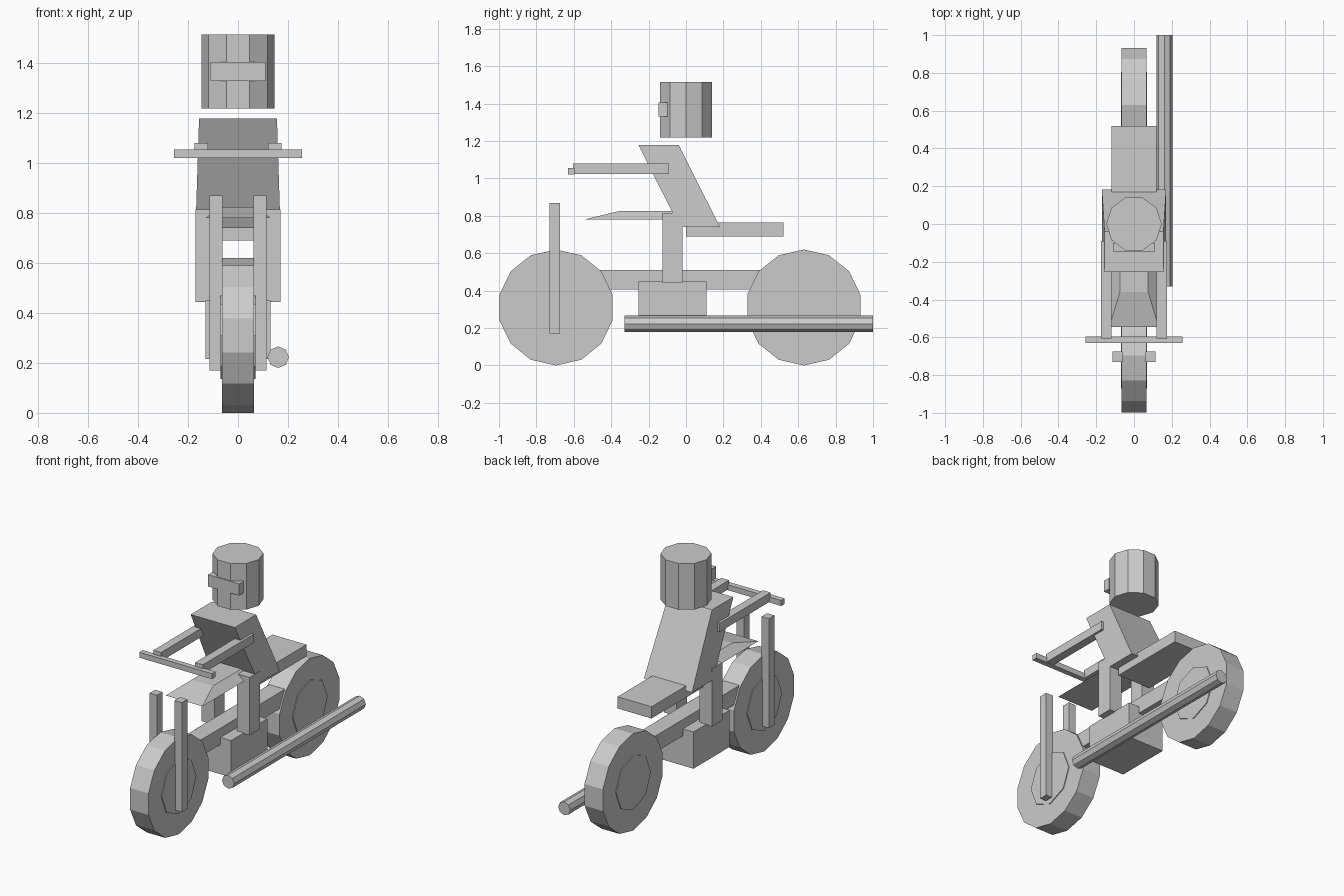
import bpy, bmesh
from math import sin, cos, tau

if "Cube" in bpy.data.objects:
    bpy.data.objects.remove(bpy.data.objects["Cube"], do_unlink=True)

GREY = (0.6, 0.6, 0.6, 1.0)
grey = bpy.data.materials.new("plain grey")
grey.use_nodes = True
grey.diffuse_color = GREY
grey.node_tree.nodes["Principled BSDF"].inputs["Base Color"].default_value = GREY


def loft(name, start, end):
    """Solid between two matching outlines."""
    bm = bmesh.new()
    a = [bm.verts.new(p) for p in start]
    b = [bm.verts.new(p) for p in end]
    n = len(a)
    bm.faces.new(a)
    bm.faces.new(b)
    for i in range(n):
        j = (i + 1) % n
        bm.faces.new((a[i], a[j], b[j], b[i]))
    bmesh.ops.recalc_face_normals(bm, faces=bm.faces)
    mesh = bpy.data.meshes.new(name)
    bm.to_mesh(mesh)
    bm.free()
    mesh.materials.append(grey)
    obj = bpy.data.objects.new(name, mesh)
    bpy.context.collection.objects.link(obj)
    return obj


def rect(x, y, z):
    """Horizontal rectangle from x and y ranges at one height."""
    return [(x[0], y[0], z), (x[1], y[0], z), (x[1], y[1], z), (x[0], y[1], z)]


def box(name, x, y, z):
    return loft(name, rect(x, y, z[0]), rect(x, y, z[1]))


def prism(name, axis, sides, radius, centre, span):
    """Regular prism along an axis; centre gives the other two coordinates."""
    def ring(t):
        points = []
        for i in range(sides):
            u = centre[0] + radius * sin(tau * i / sides)
            v = centre[1] + radius * cos(tau * i / sides)
            points.append({"x": (t, u, v), "y": (u, t, v), "z": (v, u, t)}[axis])
        return points
    return loft(name, ring(span[0]), ring(span[1]))


# Wheels with raised hubs
for end, y in (("front", -0.695), ("rear", 0.63)):
    prism(end + "_wheel", "x", 14, 0.31, (y, 0.31), (-0.065, 0.065))
    prism(end + "_hub", "x", 8, 0.175, (y, 0.31), (-0.07, 0.07))

# Bike body
box("frame_beam", (-0.055, 0.055), (-0.5, 0.45), (0.405, 0.51))
box("engine", (-0.13, 0.13), (-0.255, 0.11), (0.215, 0.45))
box("seat", (-0.12, 0.12), (0.0, 0.52), (0.69, 0.765))
loft("fuel_tank", rect((-0.13, 0.13), (-0.545, 0.0), 0.78),
     rect((-0.075, 0.075), (-0.36, 0.0), 0.825))
prism("exhaust_pipe", "y", 8, 0.043, (0.161, 0.223), (-0.33, 1.0))
box("handlebar", (-0.257, 0.257), (-0.63, -0.595), (1.02, 1.055))

# Paired parts, left and right
for side, s in (("left", 1), ("right", -1)):
    def pair(name, inner, outer, y, z):
        box(side + "_" + name, sorted((s * inner, s * outer)), y, z)
    pair("fork", 0.062, 0.114, (-0.73, -0.675), (0.17, 0.87))
    pair("arm", 0.12, 0.175, (-0.605, -0.09), (1.025, 1.08))
    pair("leg", 0.08, 0.17, (-0.125, -0.02), (0.445, 0.815))

# Rider
loft("torso", rect((-0.17, 0.17), (-0.033, 0.182), 0.74),
     rect((-0.156, 0.156), (-0.255, -0.04), 1.18))
prism("helmet", "z", 10, 0.147, (0, 0), (1.22, 1.515))
box("visor", (-0.11, 0.11), (-0.146, -0.1), (1.33, 1.405))
